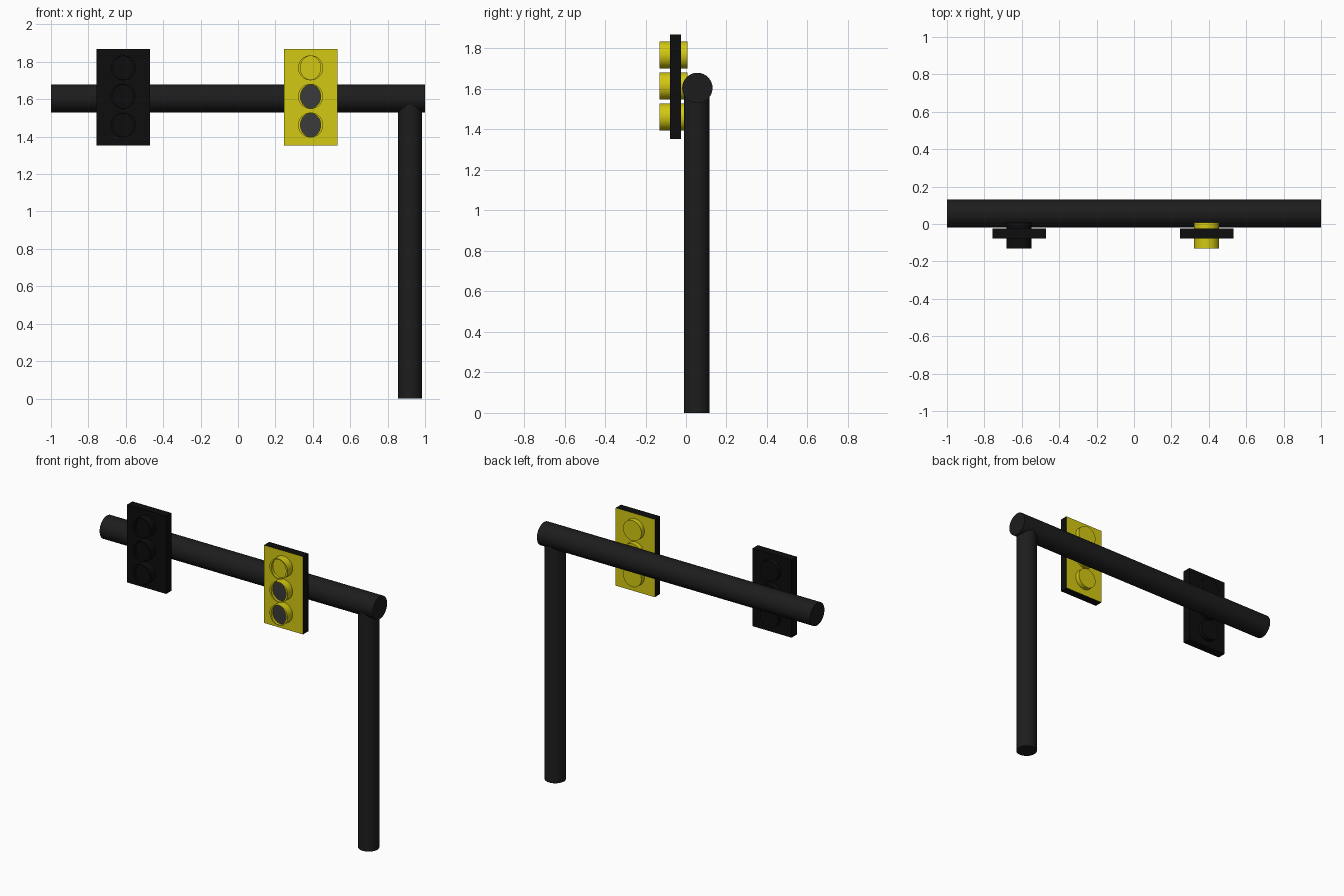
import bpy, bmesh
from math import pi, cos, sin

if "Cube" in bpy.data.objects:
    bpy.data.objects.remove(bpy.data.objects["Cube"])


def material(name, rgb):
    m = bpy.data.materials.new(name)
    m.diffuse_color = (*rgb, 1)
    m.use_nodes = True
    m.node_tree.nodes["Principled BSDF"].inputs["Base Color"].default_value = m.diffuse_color
    return m


STEEL = material("dark_steel", (0.012, 0.012, 0.012))
BLACK = material("black", (0.004, 0.004, 0.004))
YELLOW = material("yellow", (0.65, 0.58, 0.006))
LENS = material("lens_grey", (0.043, 0.043, 0.045))


def smooth(obj):
    bpy.ops.object.select_all(action='DESELECT')
    obj.select_set(True)
    bpy.context.view_layer.objects.active = obj
    bpy.ops.object.shade_smooth_by_angle()


def cylinder(name, radius, length, loc, rot):
    bpy.ops.mesh.primitive_cylinder_add(vertices=32, radius=radius, depth=length,
                                        location=loc, rotation=rot)
    obj = bpy.context.object
    obj.name = name
    obj.data.materials.append(STEEL)
    smooth(obj)


def backplate(name, x, face_mat):
    # Flat board: coloured front and back, black edges
    bpy.ops.mesh.primitive_cube_add(size=1, location=(x, -0.051, 1.611))
    obj = bpy.context.object
    obj.name = name
    for v in obj.data.vertices:
        v.co.x *= 0.286
        v.co.y *= 0.055
        v.co.z *= 0.515
    obj.data.materials.append(BLACK)
    obj.data.materials.append(face_mat)
    for p in obj.data.polygons:
        p.material_index = int(abs(p.normal.y) > 0.5)


def lamp(name, x, z, body_mat, lens_mat):
    # Round housing through the board with a shallow oval lens recess
    profile = [(0.067, 0.067, 0.008), (0.067, 0.067, -0.13),
               (0.054, 0.063, -0.13), (0.054, 0.063, -0.112)]
    n = 32
    bm = bmesh.new()
    rings = [[bm.verts.new((rx * cos(2 * pi * i / n), y, rz * sin(2 * pi * i / n)))
              for i in range(n)] for rx, rz, y in profile]
    for a, b in zip(rings, rings[1:]):
        for i in range(n):
            j = (i + 1) % n
            bm.faces.new((a[i], a[j], b[j], b[i]))
    bm.faces.new(rings[0])
    bm.faces.new(rings[-1]).material_index = 1
    bmesh.ops.recalc_face_normals(bm, faces=bm.faces)
    mesh = bpy.data.meshes.new(name)
    bm.to_mesh(mesh)
    bm.free()
    mesh.materials.append(body_mat)
    mesh.materials.append(lens_mat)
    obj = bpy.data.objects.new(name, mesh)
    obj.location = (x, 0, z)
    bpy.context.collection.objects.link(obj)
    smooth(obj)


# Post and overhead arm
cylinder("post", 0.064, 1.60, (0.92, 0.053, 0.80), (0, 0, 0))
cylinder("arm", 0.075, 2.0, (0, 0.056, 1.605), (0, pi / 2, 0))

# Two signal heads: unlit black one and yellow one
for side, x, mat, lenses in (("left", -0.614, BLACK, (BLACK, BLACK, BLACK)),
                             ("right", 0.388, YELLOW, (YELLOW, LENS, LENS))):
    backplate(side + "_backplate", x, mat)
    for pos, z, lens in zip(("top", "middle", "bottom"), (1.768, 1.615, 1.462), lenses):
        lamp(f"{side}_{pos}_lamp", x, z, mat, lens)
